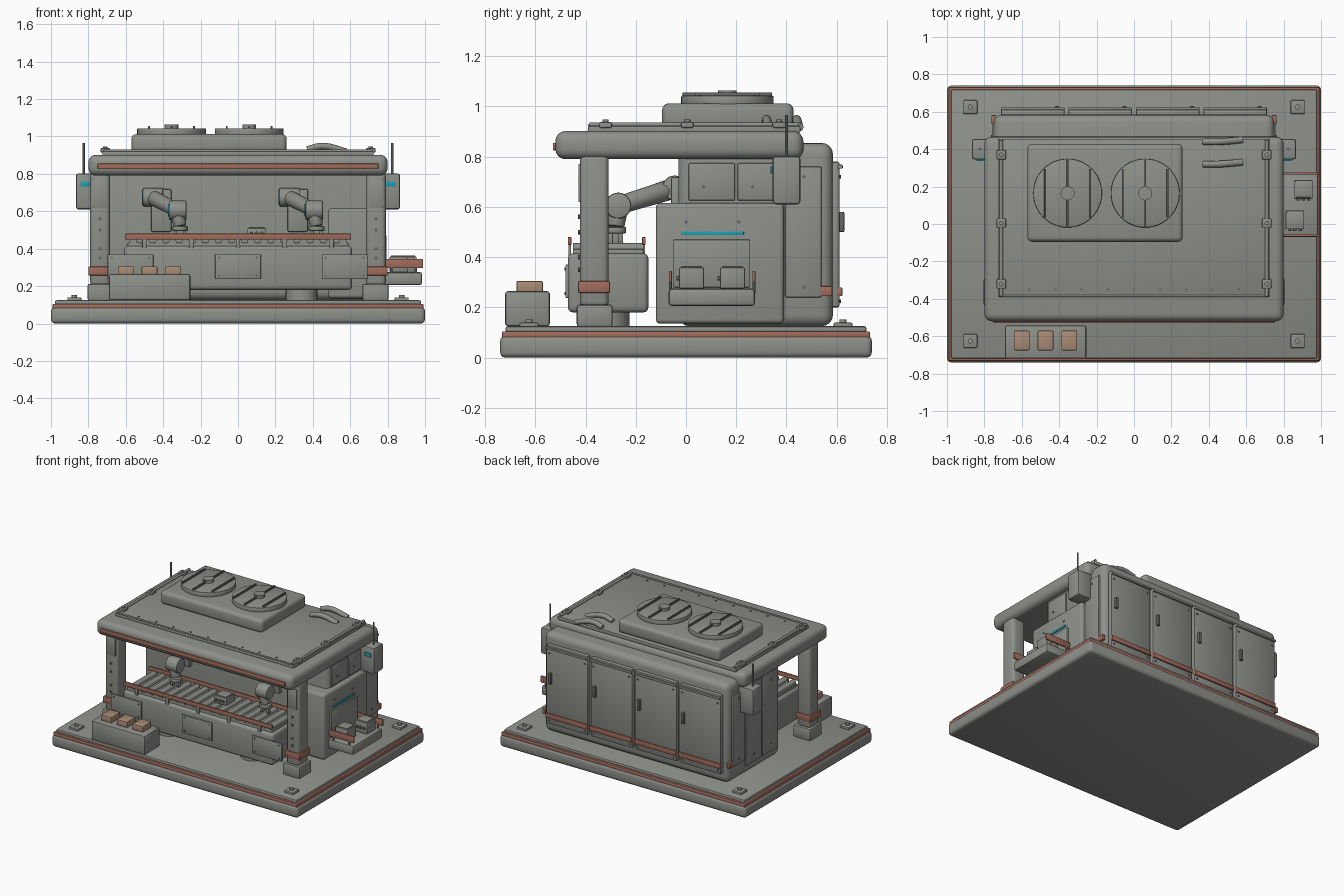
import bpy, bmesh, math
from mathutils import Vector

cube = bpy.data.objects.get("Cube")
if cube:
    bpy.data.objects.remove(cube, do_unlink=True)


def material(name, r, g, b):
    m = bpy.data.materials.new(name)
    m.use_nodes = True
    m.diffuse_color = (r, g, b, 1)
    m.node_tree.nodes["Principled BSDF"].inputs["Base Color"].default_value = (r, g, b, 1)
    return m


GREY = material("weathered grey", 0.27, 0.28, 0.255)
RUST = material("rust red", 0.36, 0.15, 0.105)
TAN = material("dusty tan", 0.40, 0.26, 0.18)
CYAN = material("signal cyan", 0.015, 0.36, 0.46)
DARK = material("dark grey", 0.13, 0.135, 0.125)


def finish(name, bm, mat):
    me = bpy.data.meshes.new(name)
    bm.to_mesh(me)
    bm.free()
    me.materials.append(mat)
    me.shade_smooth()
    me.set_sharp_from_angle(angle=math.radians(35))
    ob = bpy.data.objects.new(name, me)
    bpy.context.scene.collection.objects.link(ob)
    return ob


def box(name, x, y, z, r=0.004, mat=GREY, seg=2):
    """Rounded box from three (low, high) ranges."""
    bm = bmesh.new()
    bmesh.ops.create_cube(bm, size=1)
    for v in bm.verts:
        v.co = [lo + (hi - lo) * (c + 0.5) for c, (lo, hi) in zip(v.co, (x, y, z))]
    if r:
        bmesh.ops.bevel(bm, geom=bm.edges[:], offset=r, segments=seg, profile=0.5, affect='EDGES')
    return finish(name, bm, mat)


def rod(name, a, b, r, r2=None, mat=GREY, seg=24, r_edge=0):
    """Cylinder or cone between two points."""
    a, b = Vector(a), Vector(b)
    bm = bmesh.new()
    bmesh.ops.create_cone(bm, cap_ends=True, segments=seg, radius1=r,
                          radius2=r if r2 is None else r2, depth=(b - a).length)
    if r_edge:
        rim = [e for e in bm.edges if abs(e.verts[0].co.z - e.verts[1].co.z) < 1e-5]
        bmesh.ops.bevel(bm, geom=rim, offset=r_edge, segments=2, profile=0.5, affect='EDGES')
    ob = finish(name, bm, mat)
    ob.rotation_euler = (b - a).to_track_quat('Z', 'Y').to_euler()
    ob.location = (a + b) / 2
    return ob


def around(c, half):
    return (c - half, c + half)


def mirrored(s, lo, hi):
    return tuple(sorted((s * lo, s * hi)))


def bolt(p, axis, r=0.007, h=0.004):
    p, axis = Vector(p), Vector(axis)
    rod("bolt", p - axis * h, p + axis * h, r, seg=8, mat=DARK)


# base platform with coloured band and corner pads
box("base_slab", (-1, 1), (-.74, .74), (0, .088), .022, seg=3)
box("base_band", (-.992, .992), (-.732, .732), (.075, .105), .006, RUST)
box("base_deck", (-.978, .978), (-.718, .718), (.1, .125), .008)
for sx in (-1, 1):
    for y in (-.625, .625):
        box("corner_pad", around(sx * .875, .037), around(y, .037), (.12, .14), .005)
        rod("pad_stud", (sx * .875, y, .13), (sx * .875, y, .152), .014)

# rear cabinet
box("cabinet", (-.75, .75), (-.03, .585), (.125, .855), .045, seg=4)
for i in range(4):
    c = -.541 + .3605 * i
    x = around(c, .17)
    box("cabinet_door", x, (.575, .612), (.2, .78), .01)
    box("door_band", x, (.6, .622), (.245, .28), .003, RUST)
    box("door_handle", around(c + .13, .011), (.605, .63), (.5, .58), .004, DARK)
    box("door_top_lip", x, (.605, .624), (.752, .768), .003)
    for bx in (-.145, .145):
        for z in (.225, .72):
            bolt((c + bx, .612, z), (0, 1, 0))
for s in (-1, 1):
    box("corner_band", mirrored(s, .74, .762), (.535, .582), (.245, .285), .003, RUST)
    box("side_panel", mirrored(s, .74, .76), (.395, .54), (.24, .76), .006)
    for z in (.28, .72):
        bolt((s * .76, .47, z), (s, 0, 0))
for y in (.01, .205):
    box("upper_side_panel", (.74, .76), (y, y + .185), (.625, .775), .006)
    bolt((.76, y + .06, .68), (1, 0, 0))
    box("far_side_panel", (-.76, -.74), (y, y + .185), (.19, .775), .006)
    for z in (.25, .72):
        bolt((-.76, y + .09, z), (-1, 0, 0))

# side console with hatch and delivery tray
box("console", (.48, .785), (-.12, .39), (.135, .615), .018, seg=3)
box("console_light", (.78, .792), (-.02, .23), (.488, .502), .002, CYAN)
for y in (0, .21):
    bolt((.785, y, .54), (1, 0, 0))
box("hatch_frame", (.775, .795), (-.05, .255), (.28, .47), .004)
box("tray", (.775, .985), (-.07, .275), (.205, .275), .014)
for y in (-.062, .27):
    box("tray_rail", (.785, .99), around(y, .006), (.297, .345), .003, RUST)
    for x in (.82, .95):
        rod("rail_post", (x, y, .26), (x, y, .31), .006, seg=10)


def parcel(x, y, z, h):
    box("parcel", around(x, .05), around(y, .05), (z, z + h), .005)
    box("parcel_cap", around(x, .042), around(y, .042), (z + h - .005, z + h + .006), .003)
    for i in (-1, 0, 1):
        rod("parcel_knob", (x + i * .028, y - .045, z + h * .5), (x + i * .028, y - .06, z + h * .5),
            .009, mat=DARK, seg=12)


parcel(.905, .185, .275, .083)
parcel(.86, .022, .275, .083)

# front posts
for s in (-1, 1):
    box("post_foot", mirrored(s, .665, .805), (-.435, -.292), (.122, .212), .012)
    box("post", mirrored(s, .685, .79), (-.422, -.308), (.2, .81), .022, seg=3)
    box("post_collar", mirrored(s, .682, .8), (-.43, -.302), (.257, .305), .006, RUST)
    box("post_plate", mirrored(s, .7, .775), (-.428, -.41), (.62, .77), .003)
    for z in (.35, .4, .5, .56):
        bolt((s * .738, -.422, z), (0, -1, 0), .009, .007)

# roof canopy
box("roof", (-.8, .8), (-.52, .467), (.79, .902), .04, seg=4)
box("roof_stripe", (-.75, .75), (-.53, -.5), (.825, .855), .004, RUST)
box("roof_plate", (-.725, .725), (-.39, .455), (.895, .922), .006)
for s in (-1, 1):
    rod("roof_rail", (s * .71, -.385, .927), (s * .71, .45, .927), .009, seg=12)
    for y in (-.32, .005, .37):
        box("rail_clamp", around(s * .71, .025), around(y, .025), (.915, .938), .005)
        rod("clamp_knob", (s * .71, y, .93), (s * .71, y, .947), .012, seg=12)
rod("roof_front_rail", (-.71, -.385, .924), (.71, -.385, .924), .006, seg=12)
for i in range(9):
    bolt((-.56 + .14 * i, -.35, .922), (0, 0, 1))

# roof fan unit
box("fan_unit", (-.57, .26), (-.095, .428), (.915, 1.012), .026, seg=4)
for x in (-.355, .06):
    rod("fan_drum", (x, .165, 1), (x, .165, 1.043), .184, seg=48, r_edge=.005)
    rod("fan_hub", (x, .165, 1.035), (x, .165, 1.064), .037)
    for dx, half in ((-.12, .13), (0, .178), (.12, .13)):
        box("fan_bar", around(x + dx, .005), around(.165, half), (1.036, 1.056), .002, DARK)

# curved roof pipes
for y in (.44, .32):
    cu = bpy.data.curves.new("roof_pipe", 'CURVE')
    cu.dimensions = '3D'
    cu.bevel_depth = .018
    cu.use_fill_caps = True
    sp = cu.splines.new('BEZIER')
    sp.bezier_points.add(2)
    for p, co in zip(sp.bezier_points, ((.37, y, .93), (.45, y, .948), (.58, y + .01, .918))):
        p.co = co
        p.handle_left_type = p.handle_right_type = 'AUTO'
    cu.materials.append(GREY)
    bpy.context.scene.collection.objects.link(bpy.data.objects.new("roof_pipe", cu))

# signal boxes with antennas
for s in (-1, 1):
    box("signal_box", mirrored(s, .74, .866), (.345, .455), (.61, .803), .013)
    box("signal_light", mirrored(s, .79, .842), (.337, .35), (.733, .76), .002, CYAN)
    rod("antenna", (s * .825, .4, .79), (s * .825, .4, .965), .006, seg=10)

# conveyor
box("conveyor_body", (-.61, .61), (-.47, -.15), (.18, .415), .02, seg=3)
box("conveyor_bed", (-.59, .59), (-.45, -.17), (.4, .432), .004)
for i in range(17):
    x = -.56 + .07 * i
    rod("roller", (x, -.45, .435), (x, -.17, .435), .021, seg=16)
for y in (-.463, -.168):
    box("guide_rail", (-.605, .605), around(y, .007), (.449, .48), .003, RUST)
    for i in range(5):
        box("rail_bracket", around(-.5 + .25 * i, .012), around(y, .005), (.4, .455), .002)
for x in (-.575, 0, .57):
    box("conveyor_panel", around(x, .122), (-.48, -.465), (.238, .37), .003)
    for bx in (-.1, .1):
        for z in (.255, .352):
            bolt((x + bx, -.48, z), (0, -1, 0), .006)
for x in (-.34, .34):
    rod("conveyor_foot", (x, -.31, .12), (x, -.31, .19), .085)
parcel(.1, -.3, .455, .055)

# front supply crate
box("supply_crate", (-.69, -.255), (-.72, -.542), (.125, .265), .011)
for x in (-.6, -.473, -.346):
    box("supply_block", around(x, .042), (-.675, -.57), (.26, .305), .005, TAN)

# pair of robot arms mounted on the cabinet wall
for x in (-.46, .27):
    shoulder = Vector((x, -.045, .675))
    elbow = Vector((x + .135, -.27, .605))
    box("arm_mount", around(x + .05, .055), (-.06, -.02), (.49, .72), .01)
    rod("arm_shoulder", shoulder - Vector((.05, 0, 0)), shoulder + Vector((.06, 0, 0)), .05, r_edge=.008)
    rod("shoulder_ring", shoulder - Vector((.054, 0, 0)), shoulder - Vector((.048, 0, 0)), .034, mat=CYAN)
    rod("upper_arm", shoulder, elbow, .042, .036, r_edge=.006)
    rod("arm_elbow", elbow - Vector((.045, 0, 0)), elbow + Vector((.05, 0, 0)), .052, r_edge=.008)
    rod("elbow_ring", elbow - Vector((.049, 0, 0)), elbow - Vector((.043, 0, 0)), .032, mat=CYAN)
    wrist = elbow + Vector((.015, -.01, -.085))
    rod("forearm", elbow, wrist, .042, .034, r_edge=.005)
    rod("wrist", wrist, wrist - Vector((0, 0, .025)), .042, r_edge=.005)
    for dx in (-.024, .024):
        box("gripper_finger", around(wrist.x + dx, .009), around(wrist.y, .014),
            (wrist.z - .065, wrist.z - .02), .003)
